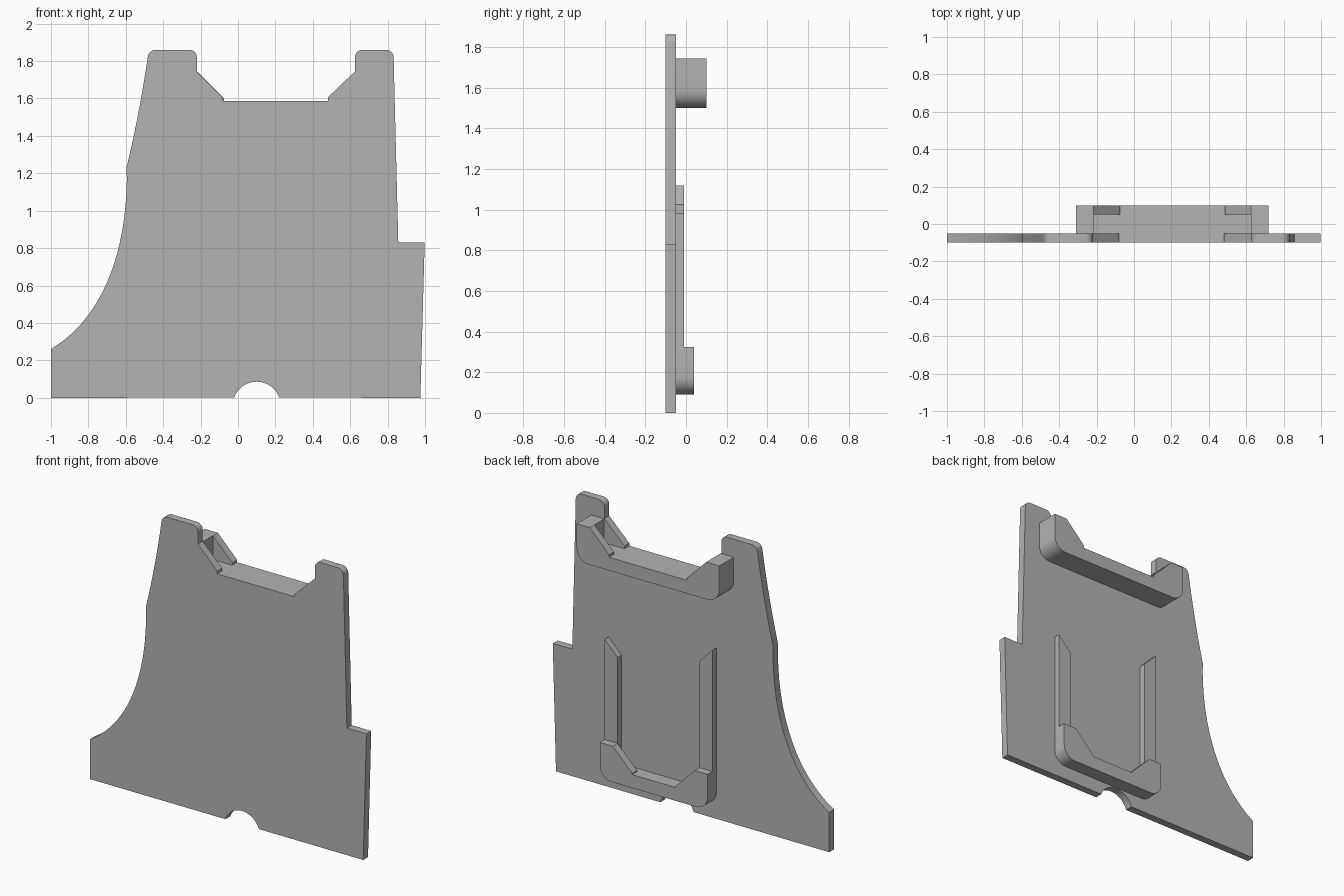
import bpy, bmesh, math
from mathutils import Vector
from mathutils.geometry import interpolate_bezier

cube = bpy.data.objects.get("Cube")
if cube:
    bpy.data.objects.remove(cube, do_unlink=True)

grey = bpy.data.materials.new("plain grey")
grey.use_nodes = True
tone = (0.45, 0.45, 0.45, 1)
grey.diffuse_color = tone
grey.node_tree.nodes["Principled BSDF"].inputs["Base Color"].default_value = tone

BACK = -0.05      # rear surface of the plate
CENTRE = 0.205    # middle line of the holders


def extrude(name, outline, y0, y1):
    """Solid from an x-z outline, running from y0 to y1."""
    bm = bmesh.new()
    face = bm.faces.new([bm.verts.new((x, y0, z)) for x, z in outline])
    grown = bmesh.ops.extrude_face_region(bm, geom=[face])["geom"]
    verts = [g for g in grown if isinstance(g, bmesh.types.BMVert)]
    bmesh.ops.translate(bm, verts=verts, vec=(0, y1 - y0, 0))
    bmesh.ops.recalc_face_normals(bm, faces=bm.faces)
    mesh = bpy.data.meshes.new(name)
    bm.to_mesh(mesh)
    bm.free()
    mesh.materials.append(grey)
    obj = bpy.data.objects.new(name, mesh)
    bpy.context.collection.objects.link(obj)
    return obj


def arc(cx, cz, r, start, end, steps=8):
    angles = [math.radians(start + (end - start) * i / steps) for i in range(steps + 1)]
    return [(cx + r * math.cos(a), cz + r * math.sin(a)) for a in angles]


def bezier(*points, steps=16):
    curve = interpolate_bezier(*[Vector(p) for p in points], steps)
    return [(p.x, p.y) for p in curve]


def smooth(obj):
    bpy.ops.object.select_all(action="DESELECT")
    obj.select_set(True)
    bpy.context.view_layer.objects.active = obj
    bpy.ops.object.shade_smooth_by_angle(angle=math.radians(30))


# Main plate: swept left edge, two top tabs, stepped right edge, cable notch
outline = [(-1, 0)]
outline += bezier((-1, 0.26), (-0.70, 0.44), (-0.585, 0.83), (-0.595, 1.235))
outline += bezier((-0.595, 1.235), (-0.55, 1.42), (-0.51, 1.63), (-0.482, 1.825), steps=8)[1:]
outline += arc(-0.442, 1.82, 0.04, 170, 90, 6)
outline += arc(-0.26, 1.82, 0.04, 90, 0, 6)
outline += [(-0.22, 1.745), (-0.08, 1.605), (-0.08, 1.587),
            (0.48, 1.587), (0.48, 1.605), (0.625, 1.745)]
outline += arc(0.665, 1.82, 0.04, 180, 90, 6)
outline += arc(0.792, 1.82, 0.04, 90, 0, 6)
outline += [(0.857, 0.83), (0.998, 0.83), (0.975, 0)]
outline += arc(0.1, -0.042, 0.128, 19.2, 160.8, 16)
smooth(extrude("main_plate", outline, -0.1, BACK))


def holder(name, half, bottom, top, depth, lip):
    """Open-topped pocket with rounded lower corners and a notched rear lip."""
    wall, slope, radius = 0.094, 0.14, 0.085
    inner = half - wall
    floor = bottom + 0.087
    right = arc(half - radius, bottom + radius, radius, -90, 0)
    right += [(half, top), (inner, top), (inner - slope, top - slope), (inner - slope, floor)]
    left = [(-x, z) for x, z in reversed(right)]
    shape = [(CENTRE + x, z) for x, z in right + left]
    body = extrude(name, shape, BACK, BACK + depth)

    # Pocket behind the lip
    a, b = CENTRE - inner, CENTRE + inner
    cutter = extrude(name + "_pocket_cutter",
                     [(a, floor), (b, floor), (b, top + 0.1), (a, top + 0.1)],
                     BACK - 0.05, BACK + depth - lip)
    cut = body.modifiers.new("pocket", "BOOLEAN")
    cut.operation = "DIFFERENCE"
    cut.solver = "EXACT"
    cut.object = cutter
    bpy.ops.object.select_all(action="DESELECT")
    body.select_set(True)
    bpy.context.view_layer.objects.active = body
    bpy.ops.object.modifier_apply(modifier=cut.name)
    bpy.data.objects.remove(cutter, do_unlink=True)
    smooth(body)


holder("upper_holder", 0.515, 1.5, 1.743, 0.15, 0.05)
holder("lower_holder", 0.39, 0.09, 0.325, 0.09, 0.05)

# Side rails with slanted tops rising outward
for name, side, top in (("left_rail", 1, 0.98), ("right_rail", -1, 1.118)):
    outer, inner = CENTRE + side * 0.39, CENTRE + side * 0.296
    extrude(name, [(inner, 0.325), (outer, 0.325), (outer, top), (inner, top - 0.094)],
            BACK, BACK + 0.04)
